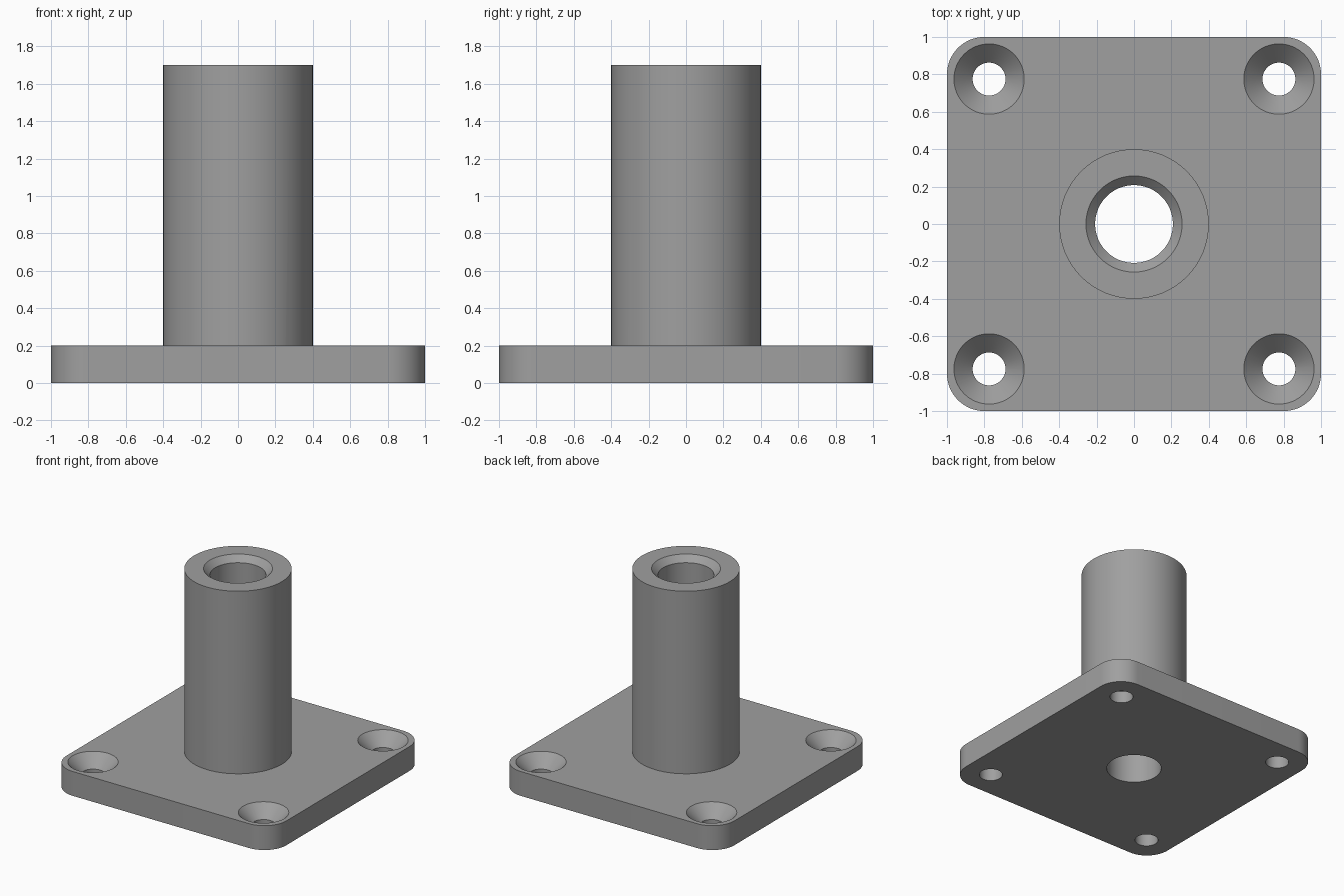
import bpy
import bmesh
import math

if "Cube" in bpy.data.objects:
    bpy.data.objects.remove(bpy.data.objects["Cube"])

SEG = 64
PLATE_H, TOP = 0.2, 1.7
CORNER_R = 0.2
TUBE_R, BORE_R, BORE_TOP_R = 0.4, 0.208, 0.257
HOLE_POS, HOLE_R, SINK_R = 0.775, 0.088, 0.188

grey = bpy.data.materials.new("steel_grey")
grey.diffuse_color = (0.35, 0.35, 0.35, 1)
grey.use_nodes = True
grey.node_tree.nodes["Principled BSDF"].inputs["Base Color"].default_value = grey.diffuse_color


def make_object(name, bm):
    bmesh.ops.recalc_face_normals(bm, faces=bm.faces)
    mesh = bpy.data.meshes.new(name)
    bm.to_mesh(mesh)
    bm.free()
    mesh.materials.append(grey)
    obj = bpy.data.objects.new(name, mesh)
    bpy.context.collection.objects.link(obj)
    return obj


def turned(name, profile, x=0, y=0):
    """Solid of revolution from (radius, height) pairs, capped at both ends."""
    bm = bmesh.new()
    rings = [[bm.verts.new((x + r * math.cos(2 * math.pi * i / SEG),
                            y + r * math.sin(2 * math.pi * i / SEG), z))
              for i in range(SEG)] for r, z in profile]
    for a, b in zip(rings, rings[1:]):
        for i in range(SEG):
            j = (i + 1) % SEG
            bm.faces.new((a[i], a[j], b[j], b[i]))
    bm.faces.new(rings[0])
    bm.faces.new(rings[-1])
    return make_object(name, bm)


def combine(target, tool, operation):
    """Apply a boolean and remove the tool."""
    mod = target.modifiers.new(operation.lower(), 'BOOLEAN')
    mod.operation, mod.object, mod.solver = operation, tool, 'EXACT'
    bpy.context.view_layer.objects.active = target
    bpy.ops.object.modifier_apply(modifier=mod.name)
    bpy.data.objects.remove(tool)


# Square plate with rounded vertical corners
bm = bmesh.new()
bmesh.ops.create_cube(bm, size=2)
for v in bm.verts:
    v.co.z = 0 if v.co.z < 0 else PLATE_H
uprights = [e for e in bm.edges if abs(e.verts[0].co.z - e.verts[1].co.z) > 0.1]
bmesh.ops.bevel(bm, geom=uprights, offset=CORNER_R, segments=16,
                profile=0.5, affect='EDGES')
flange = make_object("flanged_tube", bm)

# Upright tube
combine(flange, turned("tube", [(TUBE_R, PLATE_H / 2), (TUBE_R, TOP)]), 'UNION')

# Through bore with chamfered mouth
e = 0.05
chamfer = BORE_TOP_R - BORE_R
combine(flange, turned("bore", [(BORE_R, -e), (BORE_R, TOP - chamfer),
                                (BORE_TOP_R, TOP), (BORE_TOP_R, TOP + e)]),
        'DIFFERENCE')

# Countersunk screw holes
sink = SINK_R - HOLE_R
for sx in (-1, 1):
    for sy in (-1, 1):
        hole = turned("screw_hole", [(HOLE_R, -e), (HOLE_R, PLATE_H - sink),
                                     (SINK_R, PLATE_H), (SINK_R, PLATE_H + e)],
                      sx * HOLE_POS, sy * HOLE_POS)
        combine(flange, hole, 'DIFFERENCE')

# Smooth round walls, crisp edges
bpy.ops.object.select_all(action='DESELECT')
flange.select_set(True)
bpy.context.view_layer.objects.active = flange
bpy.ops.object.shade_smooth_by_angle(angle=math.radians(30))
